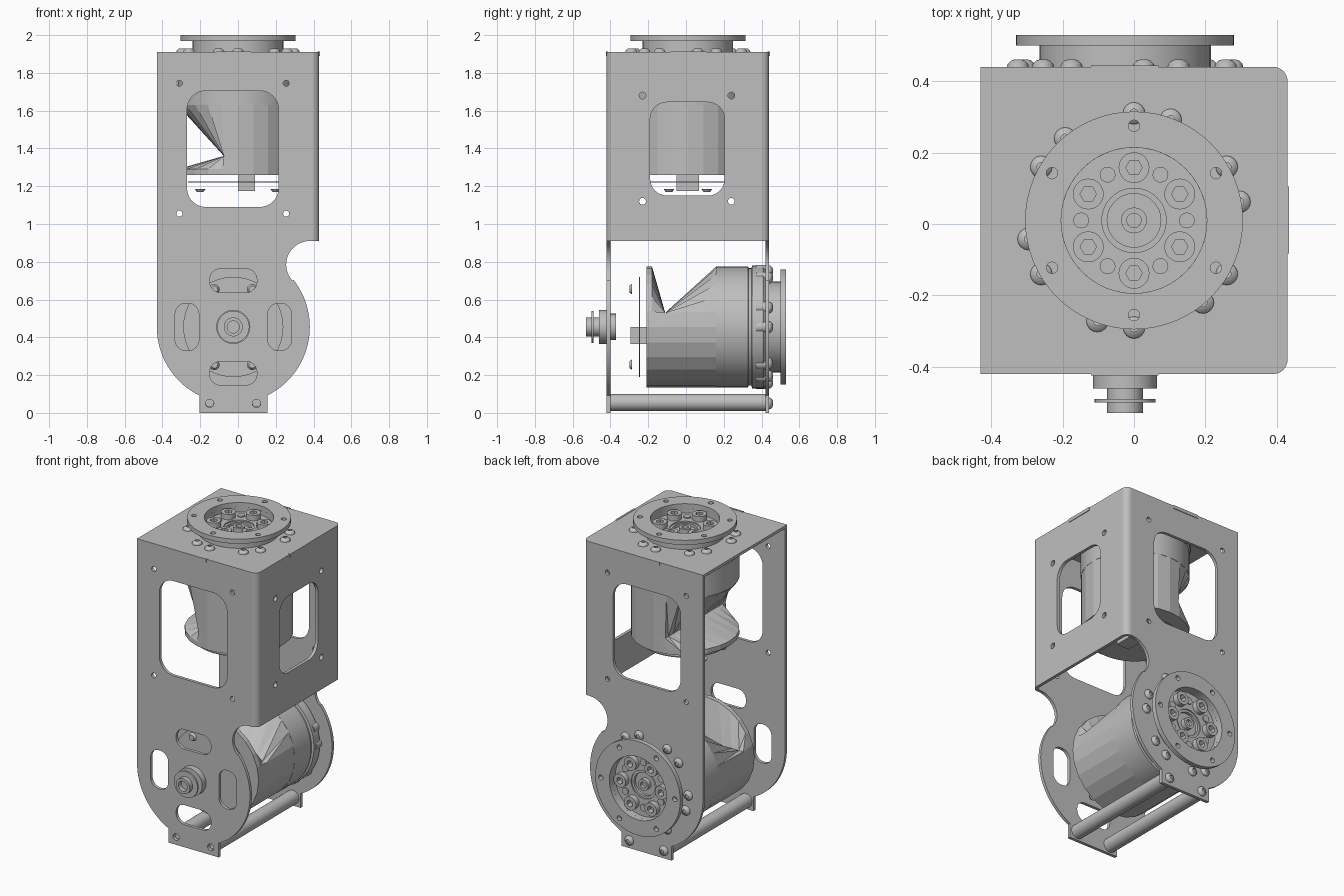
import bpy, bmesh
from math import cos, sin, radians, pi
from mathutils import Matrix, Vector

cube = bpy.data.objects.get("Cube")
if cube:
    bpy.data.objects.remove(cube, do_unlink=True)

grey = bpy.data.materials.new("plain grey")
grey.use_nodes = True
GREY = (0.52, 0.52, 0.52, 1)
grey.diffuse_color = GREY
grey.node_tree.nodes["Principled BSDF"].inputs["Base Color"].default_value = GREY

smooth_parts = []


def finish(name, mesh, matrix, smooth=True):
    mesh.transform(matrix)
    mesh.materials.clear()
    mesh.materials.append(grey)
    ob = bpy.data.objects.new(name, mesh)
    bpy.context.collection.objects.link(ob)
    if smooth:
        smooth_parts.append(ob)
    return ob


def move(x, y, z):
    return Matrix.Translation((x, y, z))


def arc(cx, cy, r, a0, a1, n=16):
    angles = [radians(a0 + (a1 - a0) * i / n) for i in range(n + 1)]
    return [(cx + r * cos(a), cy + r * sin(a)) for a in angles]


def circle(cx, cy, r, n=32):
    return arc(cx, cy, r, 0, 360, n)[:-1]


def rounded(x0, x1, y0, y1, r):
    return (arc(x1 - r, y1 - r, r, 0, 90, 8) + arc(x0 + r, y1 - r, r, 90, 180, 8)
            + arc(x0 + r, y0 + r, r, 180, 270, 8) + arc(x1 - r, y0 + r, r, 270, 360, 8))


def plate(name, loops, base, thick, matrix):
    """Flat sheet from an outline followed by holes."""
    curve = bpy.data.curves.new(name, 'CURVE')
    curve.dimensions = '2D'
    curve.fill_mode = 'BOTH'
    curve.extrude = thick / 2
    for pts in loops:
        s = curve.splines.new('POLY')
        s.points.add(len(pts) - 1)
        for p, (x, y) in zip(s.points, pts):
            p.co = (x, y, 0, 1)
        s.use_cyclic_u = True
    tmp = bpy.data.objects.new("tmp", curve)
    bpy.context.collection.objects.link(tmp)
    dg = bpy.context.evaluated_depsgraph_get()
    mesh = bpy.data.meshes.new_from_object(tmp.evaluated_get(dg))
    bpy.data.objects.remove(tmp, do_unlink=True)
    bm = bmesh.new()
    bm.from_mesh(mesh)
    bmesh.ops.remove_doubles(bm, verts=bm.verts, dist=1e-5)
    bmesh.ops.recalc_face_normals(bm, faces=bm.faces)
    bm.to_mesh(mesh)
    bm.free()
    return finish(name, mesh, matrix @ move(0, 0, base + thick / 2))


def lathe(name, profile, matrix, steps=48):
    """Turn a (radius, height) profile about the local z axis."""
    bm = bmesh.new()
    vs = [bm.verts.new((r, 0, w)) for r, w in profile]
    es = [bm.edges.new(p) for p in zip(vs, vs[1:])]
    bmesh.ops.spin(bm, geom=vs + es, cent=(0, 0, 0), axis=(0, 0, 1),
                   angle=2 * pi, steps=steps, use_merge=False)
    bmesh.ops.remove_doubles(bm, verts=bm.verts, dist=1e-5)
    bmesh.ops.recalc_face_normals(bm, faces=bm.faces)
    mesh = bpy.data.meshes.new(name)
    bm.to_mesh(mesh)
    bm.free()
    return finish(name, mesh, matrix)


def polar(r, deg, w=0):
    return move(r * cos(radians(deg)), r * sin(radians(deg)), w)


def dome(name, matrix):
    lathe(name, [(0, 0), (.031, 0), (.029, .008), (.019, .018), (.012, .02),
                 (.012, .012), (0, .012)], matrix, 16)


def motor_tail(name, matrix, n=24):
    """Low-poly rear body, pinched flat on one side before the end plate."""
    bm = bmesh.new()
    rings = []
    for w, limit in ((-.28, -1), (-.55, -.075), (-.62, -1), (-.65, -1)):
        rings.append([bm.verts.new((max(x, limit), y, w)) for x, y in circle(0, 0, .32, n)])
    for a, b in zip(rings, rings[1:]):
        for i in range(n):
            j = (i + 1) % n
            bm.faces.new((a[i], a[j], b[j]))
            bm.faces.new((a[i], b[j], b[i]))
    bm.faces.new(rings[0])
    bm.faces.new(rings[-1])
    bmesh.ops.recalc_face_normals(bm, faces=bm.faces)
    mesh = bpy.data.meshes.new(name)
    bm.to_mesh(mesh)
    bm.free()
    finish(name, mesh, matrix, smooth=False)


def motor(tag, m):
    # Output flange with its recessed hub
    bolts = [30 + 60 * k for k in range(6)]
    holes = [circle(.265 * cos(radians(a)), .265 * sin(radians(a)), .016, 16) for a in bolts]
    plate(tag + "_flange_ring", [circle(0, 0, .305, 64), circle(0, 0, .204, 64)] + holes, .06, .03, m)
    lathe(tag + "_flange_hub", [(0, 0), (.24, 0), (.24, .06), (.204, .06), (.204, .03),
                                (.09, .03), (.09, .022), (.075, .022), (.075, .005), (.036, .005),
                                (.036, .035), (.02, .035), (.02, .015), (0, .015)], m)
    hexagon = circle(0, 0, .023, 6)
    for a in bolts:
        plate(tag + "_socket_screw", [circle(0, 0, .043), hexagon], .03, .035, m @ polar(.148, a))
        lathe(tag + "_pin", [(0, 0), (.022, 0), (.022, .008), (0, .008)], m @ polar(.148, a + 30, .03), 20)
    # Ring of mounting screws and bosses
    for k in range(6):
        for a in (60 * k + 10, 60 * k + 30):
            dome(tag + "_mounting_screw", m @ polar(.3, a))
            lathe(tag + "_boss", [(0, -.02), (.032, -.02), (.032, -.07), (0, -.07)], m @ polar(.3, a), 16)
    # Housing, tail and rear board
    lathe(tag + "_housing", [(0, -.02), (.315, -.02), (.325, -.03), (.325, -.09), (.311, -.094),
                             (.311, -.108), (.32, -.112), (.32, -.28), (0, -.28)], m)
    motor_tail(tag + "_tail", m)
    plate(tag + "_rear_board", [circle(0, 0, .265, 40)], -.69, .006, m)
    plate(tag + "_connector", [[(0, -.06), (.09, -.06), (.09, .06), (0, .06)]], -.735, .085, m)
    for x in (-.2, .2):
        for y in (-.1, .1):
            lathe(tag + "_board_screw", [(0, -.725), (.028, -.725), (.018, -.74), (0, -.74)],
                  m @ move(x, y, 0), 12)


# Sheet directions: upright facing front, and upright facing sideways
FRONT = Matrix.Rotation(pi / 2, 4, 'X')
SIDE = Matrix(((0, 0, 1, 0), (1, 0, 0, 0), (0, 1, 0, 0), (0, 0, 0, 1)))
CX, CZ = -.025, .455
RODS = (-.15, .098)

# Front and back plates
outline = (arc(CX, CZ, .405, 180, 243.6) + [(-.205, 0), (.155, 0)]
           + arc(CX, CZ, .405, 296.4, 398, 32) + arc(.38, .785, .125, 223, 90)
           + [(.39, .91), (.39, 1.91), (-.43, 1.91)])
openings = [rounded(-.27, .215, 1.09, 1.705, .1)]
openings += [circle(x, z, .016, 16) for x in (-.31, .255) for z in (1.055, 1.745)]
rod_holes = [circle(x, .05, .022, 16) for x in RODS]
slots = []
for s in (-1, 1):
    a, b = CX + s * .245, CZ + s * .245
    slots.append(rounded(CX - .125, CX + .125, b - .063, b + .063, .058))
    slots.append(rounded(a - .063, a + .063, CZ - .125, CZ + .125, .058))
plate("front_plate", [outline] + openings + rod_holes + slots, .4, .02, FRONT)
plate("back_plate", [outline] + openings, -.44, .02, FRONT)

# Side plate, rounded bends and top plate
side_holes = [circle(y, z, .018, 16) for y in (-.23, .24) for z in (1.12, 1.68)]
plate("side_plate", [[(-.38, .91), (.4, .91), (.4, 1.91), (-.38, 1.91)],
                     rounded(-.19, .205, 1.15, 1.645, .09)] + side_holes, .41, .02, SIDE)
for name, y, a in (("front_bend", -.38, 270), ("back_bend", .4, 0)):
    plate(name, [arc(.39, y, .04, a, a + 90, 8) + arc(.39, y, .02, a + 90, a, 8)], .91, .995, move(0, 0, 0))
plate("top_plate", [[(-.43, .44), (-.43, -.42)] + arc(.39, -.38, .04, 270, 360, 8)
                    + arc(.39, .4, .04, 0, 90, 8)], 1.892, .018, move(0, 0, 0))

# Locating tabs on the top edges
tab = [(-.12, 1.89), (.068, 1.89), (.068, 1.912), (-.12, 1.912)]
plate("front_tab", [tab], .412, .012, FRONT)
plate("back_tab", [tab], -.444, .012, FRONT)
plate("side_tab", [[(y + .037, z) for y, z in tab]], .422, .012, SIDE)

# Spacer rods with their rear screws
back_facing = Matrix.Rotation(-pi / 2, 4, 'X')
for x in RODS:
    lathe("spacer_rod", [(.022, -.42), (.045, -.42), (.045, .4), (.022, .4), (.022, -.42)],
          move(x, 0, .055) @ FRONT, 24)
    dome("rod_screw", move(x, .44, .05) @ back_facing)

# Front pivot
lathe("pivot", [(0, .37), (.07, .37), (.07, .41), (.09, .42), (.09, .46), (.05, .46), (.05, .49),
                (.085, .49), (.085, .5), (.05, .5), (.05, .53), (.032, .53), (.032, .5), (0, .5)],
      move(CX, 0, CZ) @ FRONT)

# Upper motor points up, lower motor points to the back
motor("upper_motor", move(0, .01, 1.91))
motor("lower_motor", move(CX, .44, CZ) @ Matrix(((0, -1, 0, 0), (0, 0, 1, 0), (-1, 0, 0, 0), (0, 0, 0, 1))))

bpy.ops.object.select_all(action='DESELECT')
for ob in smooth_parts:
    ob.select_set(True)
bpy.context.view_layer.objects.active = smooth_parts[0]
bpy.ops.object.shade_smooth_by_angle(angle=radians(30))
